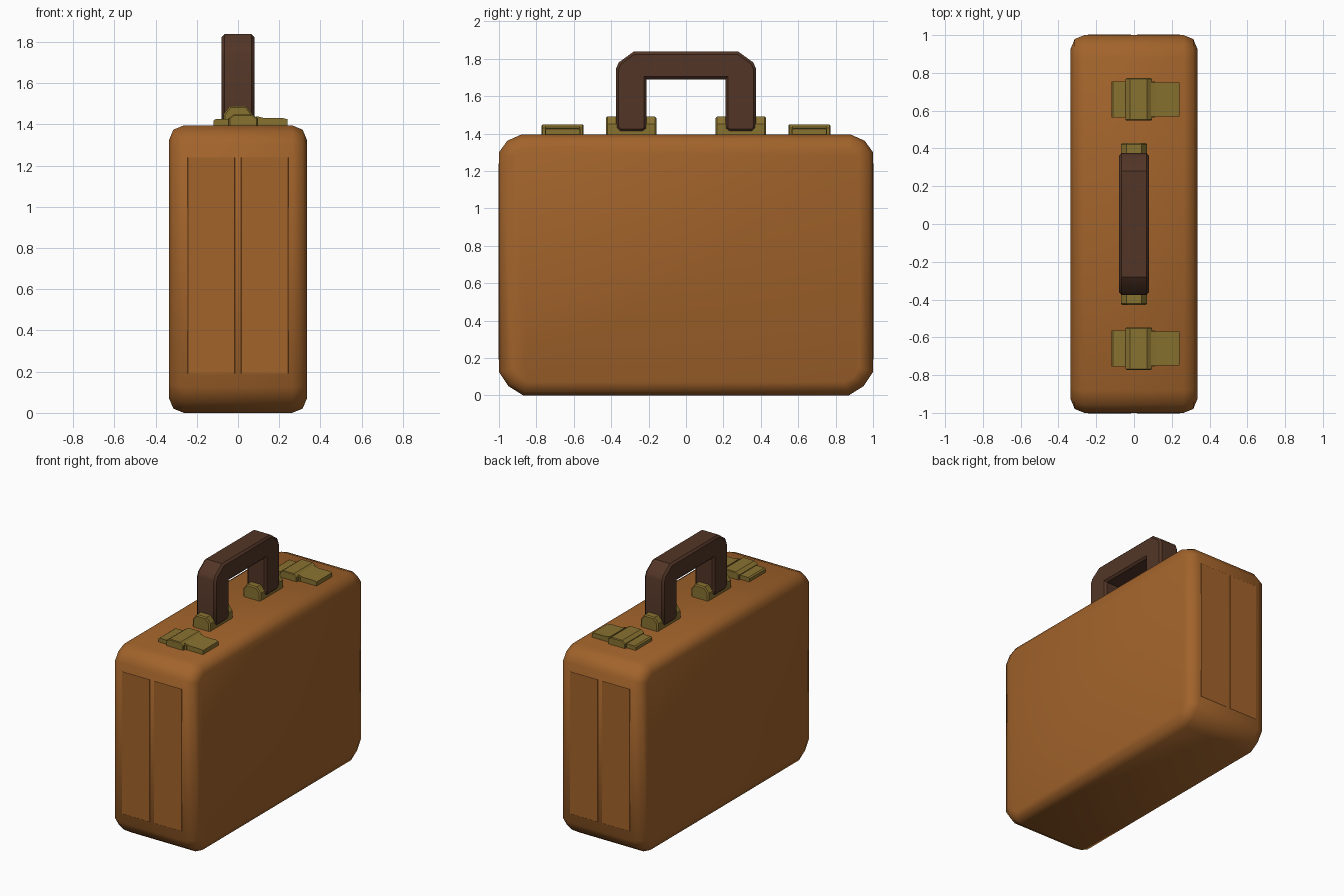
import bpy, bmesh, math

if "Cube" in bpy.data.objects:
    bpy.data.objects.remove(bpy.data.objects["Cube"])

def material(name, rgb):
    m = bpy.data.materials.new(name)
    m.diffuse_color = (*rgb, 1)
    m.use_nodes = True
    m.node_tree.nodes["Principled BSDF"].inputs["Base Color"].default_value = m.diffuse_color
    return m

leather = material("tan leather", (0.36, 0.125, 0.024))
dark = material("dark brown leather", (0.085, 0.036, 0.020))
brass = material("aged brass", (0.25, 0.17, 0.030))

def prism(name, profile, depth, axis, mat, centre=(0, 0, 0), bevel=0.0, segments=1, angle=40):
    """Extrude a 2D profile symmetrically: axis 'x' takes (y, z), axis 'y' takes (x, z)."""
    bm = bmesh.new()
    rings = []
    for s in (-1, 1):
        d = s * depth / 2
        rings.append([bm.verts.new((d, a, b) if axis == 'x' else (a, d, b)) for a, b in profile])
    n = len(profile)
    caps = [bm.faces.new(r) for r in rings]
    for i in range(n):
        j = (i + 1) % n
        bm.faces.new((rings[0][i], rings[0][j], rings[1][j], rings[1][i]))
    bmesh.ops.recalc_face_normals(bm, faces=bm.faces)
    if bevel:
        rim = list({e for f in caps for e in f.edges})
        bmesh.ops.bevel(bm, geom=rim, offset=bevel, segments=segments,
                        profile=0.5, affect='EDGES')
    me = bpy.data.meshes.new(name)
    bm.to_mesh(me)
    bm.free()
    me.materials.append(mat)
    ob = bpy.data.objects.new(name, me)
    ob.location = centre
    bpy.context.collection.objects.link(ob)
    bpy.context.view_layer.objects.active = ob
    bpy.ops.object.select_all(action='DESELECT')
    ob.select_set(True)
    bpy.ops.object.shade_smooth_by_angle(angle=math.radians(angle))
    return ob

def mirrored(half):
    """Complete a right-hand profile with its left-hand reflection."""
    return half + [(-a, b) for a, b in reversed(half)]

# Case body: rounded rectangle with softened rims
prism("case_body", mirrored([(0.87, 0), (0.95, 0.05), (1, 0.125),
                             (1, 1.30), (0.955, 1.362), (0.88, 1.395)]),
      0.67, 'x', leather, bevel=0.072, segments=2, angle=50)

# Thin raised end panels either side of the middle seam
for end, y in (("front", -1), ("back", 1)):
    for side, x in (("left", -0.13), ("right", 0.13)):
        prism(f"{end}_{side}_panel", [(-0.115, 0.19), (0.115, 0.19), (0.115, 1.24), (-0.115, 1.24)],
              0.006, 'y', leather, (x, y * 0.999, 0), bevel=0.002)

# Handle: chamfered arch
prism("handle", mirrored([(0.21, 1.69), (0.21, 1.425), (0.23, 1.41), (0.355, 1.41), (0.375, 1.43),
                          (0.375, 1.745), (0.36, 1.78), (0.28, 1.838)]),
      0.158, 'x', dark, bevel=0.014, angle=35)

for end, s in (("front", -1), ("back", 1)):
    # Handle mount: faceted barrel holding the handle leg
    prism(f"{end}_handle_mount", mirrored([(0.07, 1.385), (0.07, 1.45), (0.04, 1.49)]),
          0.272, 'y', brass, (0, s * 0.293, 0), bevel=0.008, angle=30)
    # Latch: base plate, hasp and raised hinge barrel
    y = s * 0.66
    prism(f"{end}_latch_plate", [(-0.12, 1.385), (0.11, 1.385), (0.11, 1.425), (-0.11, 1.425), (-0.12, 1.418)],
          0.19, 'y', brass, (0, y, 0), angle=30)
    prism(f"{end}_latch_hasp", [(0.09, 1.385), (0.24, 1.385), (0.24, 1.425), (0.22, 1.43), (0.13, 1.43), (0.09, 1.44)],
          0.18, 'y', brass, (0, y, 0), angle=30)
    prism(f"{end}_latch_barrel", [(-0.045, 1.385), (0.095, 1.385), (0.095, 1.43), (0.07, 1.448),
                                  (-0.02, 1.448), (-0.045, 1.43)],
          0.225, 'y', brass, (0, y, 0), bevel=0.005, angle=30)
